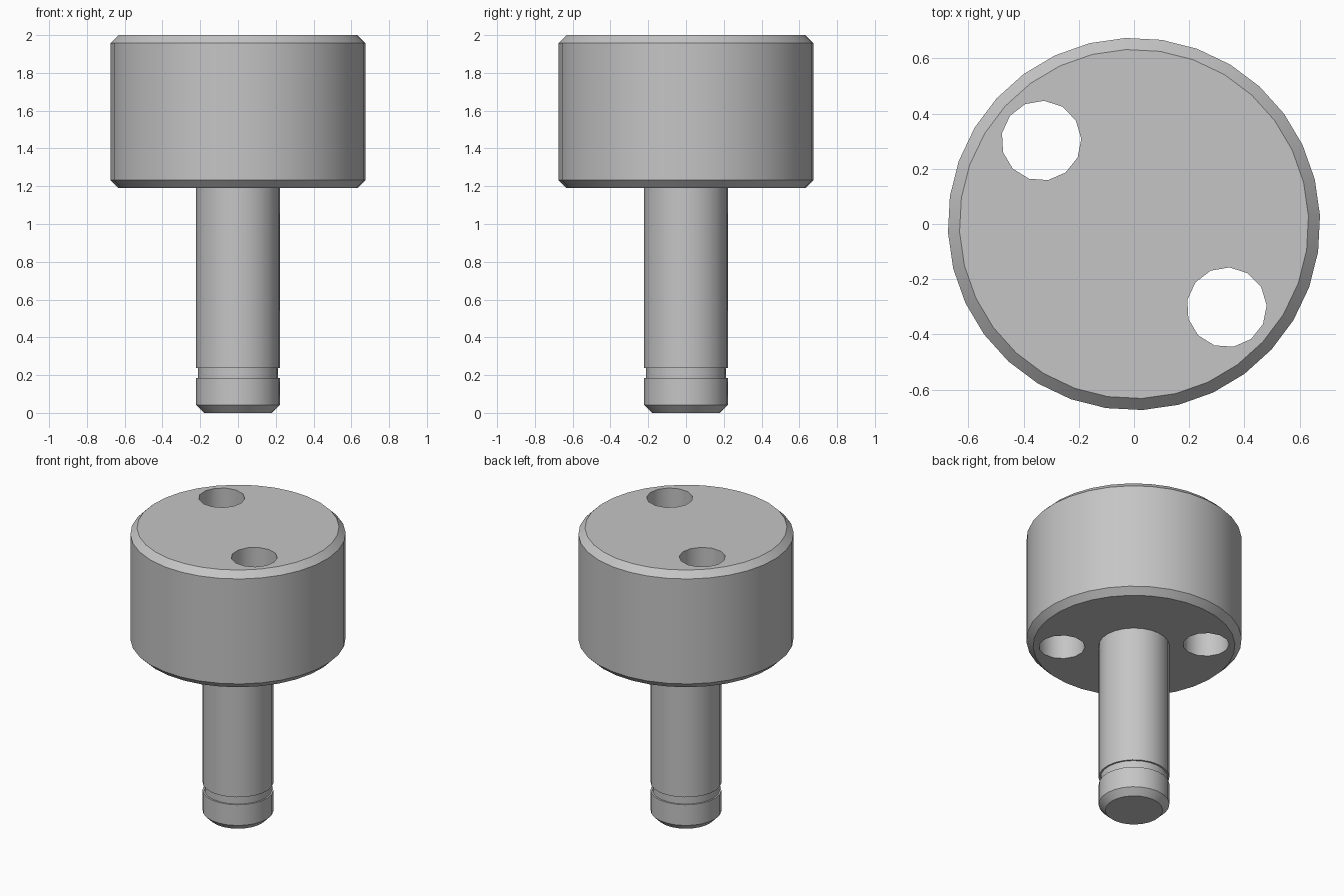
import bpy
import math

cube = bpy.data.objects.get("Cube")
if cube:
    bpy.data.objects.remove(cube, do_unlink=True)

# Single plain metal colour
metal = bpy.data.materials.new("grey metal")
metal.use_nodes = True
metal.diffuse_color = (0.56, 0.56, 0.56, 1)
metal.node_tree.nodes["Principled BSDF"].inputs["Base Color"].default_value = (0.56, 0.56, 0.56, 1)


def lathe(name, profile, sides, phase=0, centre=(0, 0)):
    """Turn a bottom-to-top (radius, z) profile into a capped solid."""
    verts, faces = [], []
    for r, z in profile:
        for i in range(sides):
            a = math.radians(phase) + math.tau * i / sides
            verts.append((centre[0] + r * math.cos(a), centre[1] + r * math.sin(a), z))
    for k in range(len(profile) - 1):
        for i in range(sides):
            j = (i + 1) % sides
            low, high = k * sides, (k + 1) * sides
            faces.append((low + i, low + j, high + j, high + i))
    faces.append(tuple(reversed(range(sides))))
    faces.append(tuple(range(len(verts) - sides, len(verts))))
    mesh = bpy.data.meshes.new(name)
    mesh.from_pydata(verts, [], faces)
    mesh.materials.append(metal)
    obj = bpy.data.objects.new(name, mesh)
    bpy.context.collection.objects.link(obj)
    return obj


def activate(obj):
    bpy.ops.object.select_all(action='DESELECT')
    obj.select_set(True)
    bpy.context.view_layer.objects.active = obj


# Chamfered cylindrical head
R, BOTTOM, TOP, CHAMFER = 0.675, 1.19, 2.0, 0.042
head = lathe("head", [(R - CHAMFER, BOTTOM), (R, BOTTOM + CHAMFER),
                      (R, TOP - CHAMFER), (R - CHAMFER, TOP)], 32, 2.6)

# Two opposite through holes in the head
for side in (-1, 1):
    cutter = lathe("hole_cutter", [(0.145, 1.0), (0.145, 2.2)], 13,
                   86, (side * 0.336, side * -0.302))
    cutter.hide_render = True
    mod = head.modifiers.new("hole", 'BOOLEAN')
    mod.operation = 'DIFFERENCE'
    mod.solver = 'EXACT'
    mod.object = cutter
    activate(head)
    bpy.ops.object.modifier_apply(modifier=mod.name)
    bpy.data.objects.remove(cutter, do_unlink=True)

# Stem with chamfered tip and retaining groove, seated slightly into the head
S, G = 0.222, 0.211
stem = lathe("stem", [(S - 0.042, 0), (S, 0.042), (S, 0.185), (G, 0.185),
                      (G, 0.237), (S, 0.237), (S, BOTTOM + 0.01)], 24, 2.6)

# Smooth round walls, crisp chamfers
for obj in (head, stem):
    activate(obj)
    bpy.ops.object.shade_smooth_by_angle(angle=math.radians(35))
